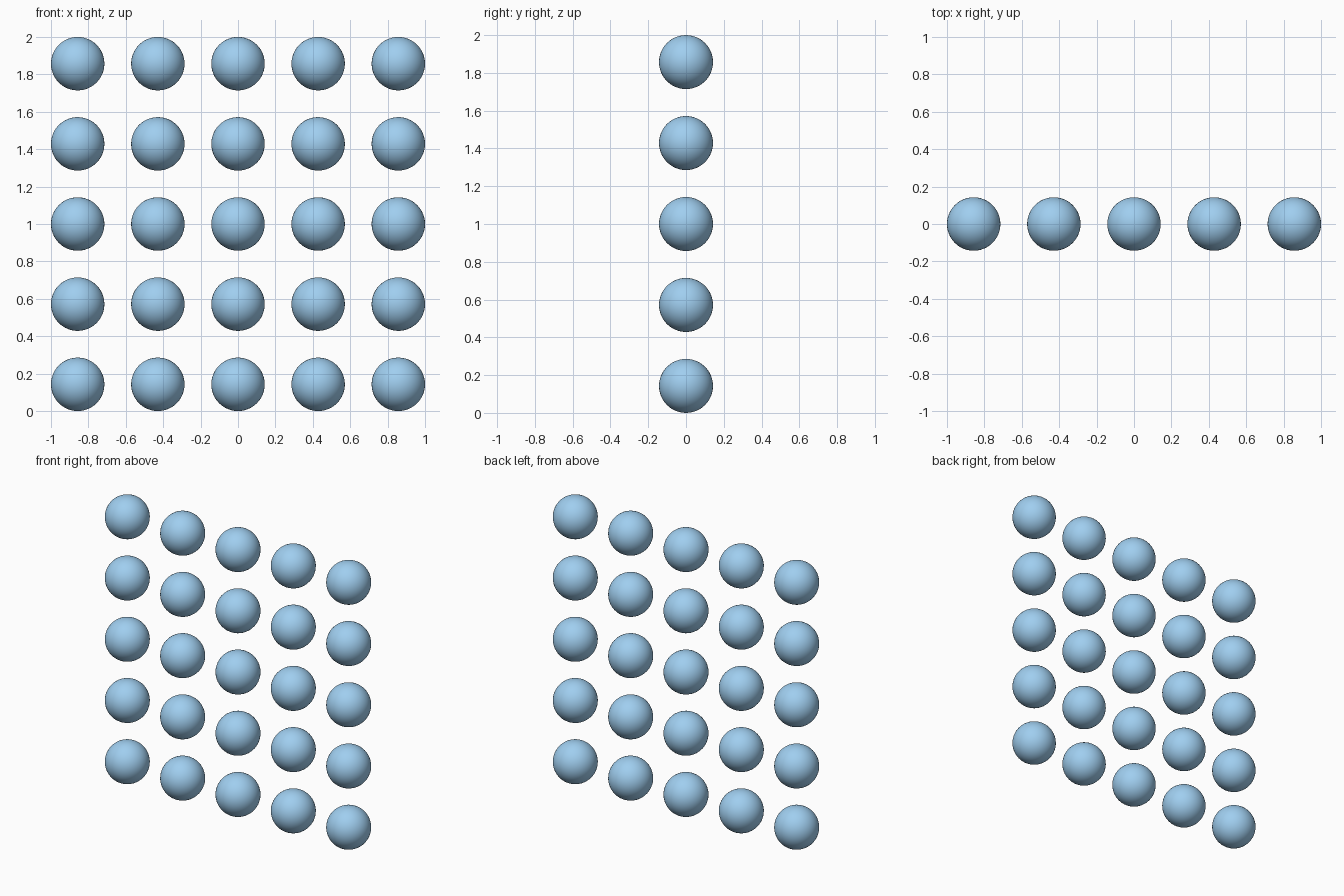
import bpy

if "Cube" in bpy.data.objects:
    bpy.data.objects.remove(bpy.data.objects["Cube"])

COUNT = 5
RADIUS = 1 / 7          # sphere radius
STEP = 3 / 7            # centre-to-centre spacing

# Light blue material shared by every sphere
blue = bpy.data.materials.new("light_blue")
blue.diffuse_color = (0.35, 0.62, 0.87, 1)
blue.use_nodes = True
blue.node_tree.nodes["Principled BSDF"].inputs["Base Color"].default_value = blue.diffuse_color

# One smooth sphere mesh, shared by the whole grid
bpy.ops.mesh.primitive_uv_sphere_add(segments=48, ring_count=24, radius=RADIUS)
first = bpy.context.object
bpy.ops.object.shade_smooth()
first.data.materials.append(blue)

# Upright grid of spheres in the xz plane
for row in range(COUNT):
    for col in range(COUNT):
        if row == col == 0:
            ball = first
        else:
            ball = bpy.data.objects.new("sphere", first.data)
            bpy.context.collection.objects.link(ball)
        ball.name = f"sphere_row{row + 1}_column{col + 1}"
        ball.location = ((col - (COUNT - 1) / 2) * STEP, 0, RADIUS + row * STEP)
